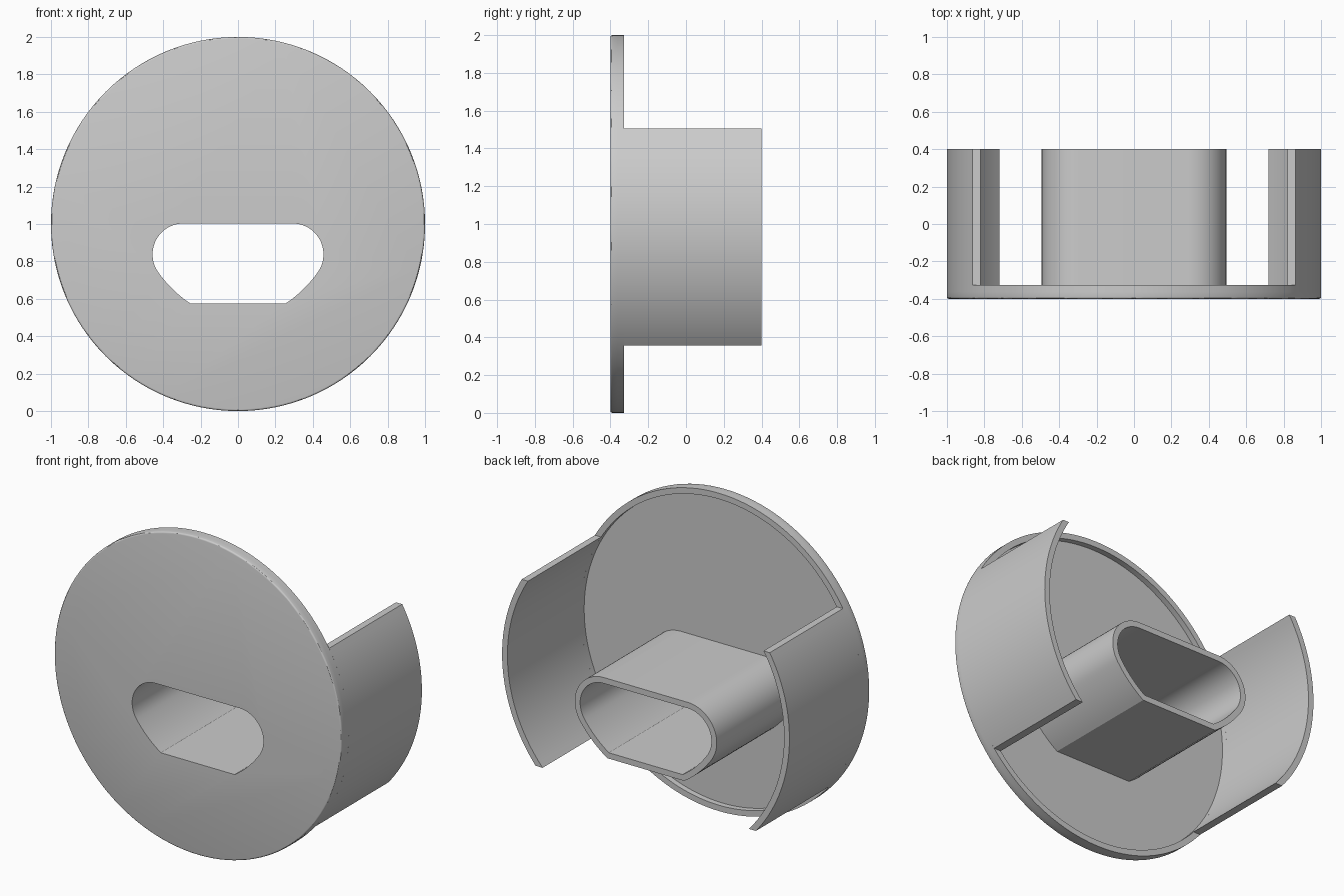
import bpy, bmesh, math
from mathutils import Vector

cube = bpy.data.objects.get("Cube")
if cube:
    bpy.data.objects.remove(cube)

FRONT, FLOOR, RIM, BACK = -0.4, -0.363, -0.327, 0.4
RADIUS, INNER, WALL = 1.0, 0.963, 0.037

grey = bpy.data.materials.new("plain grey")
grey.use_nodes = True
colour = (0.6, 0.6, 0.6, 1)
grey.diffuse_color = colour
grey.node_tree.nodes["Principled BSDF"].inputs["Base Color"].default_value = colour


def arc(cx, cz, r, a0, a1, n):
    """Points (x, z) along an arc, angles in radians."""
    return [Vector((cx + r * math.cos(a0 + (a1 - a0) * i / n),
                    cz + r * math.sin(a0 + (a1 - a0) * i / n))) for i in range(n + 1)]


def circle(r):
    return arc(0, 1, r, 0, math.tau, 128)[:-1]


def prism(name, loops, y0, y1, round_front=False):
    """Extrude a flat outline (first loop) with holes (other loops) along y."""
    bm = bmesh.new()
    edges = []
    for loop in loops:
        vs = [bm.verts.new((p.x, y0, p.y)) for p in loop]
        edges += [bm.edges.new((v, vs[i - 1])) for i, v in enumerate(vs)]
    bmesh.ops.triangle_fill(bm, edges=edges, use_beauty=True)
    out = bmesh.ops.extrude_face_region(bm, geom=bm.faces[:], use_keep_orig=True)
    moved = [g for g in out["geom"] if isinstance(g, bmesh.types.BMVert)]
    bmesh.ops.translate(bm, verts=moved, vec=(0, y1 - y0, 0))
    bmesh.ops.recalc_face_normals(bm, faces=bm.faces[:])
    bmesh.ops.dissolve_limit(bm, angle_limit=0.001, verts=bm.verts[:], edges=bm.edges[:])
    if round_front:
        rim = [e for e in bm.edges if all(
            v.co.y < y0 + 0.001 and math.hypot(v.co.x, v.co.z - 1) > 0.99 for v in e.verts)]
        bmesh.ops.bevel(bm, geom=rim, offset=0.01, segments=3, profile=0.5, affect='EDGES')
    mesh = bpy.data.meshes.new(name)
    bm.to_mesh(mesh)
    bm.free()
    mesh.materials.append(grey)
    obj = bpy.data.objects.new(name, mesh)
    bpy.context.collection.objects.link(obj)
    bpy.ops.object.select_all(action='DESELECT')
    obj.select_set(True)
    bpy.context.view_layer.objects.active = obj
    bpy.ops.object.shade_smooth_by_angle(angle=math.radians(30))
    return obj


def slot(grow):
    """Slot outline: flat top, rounded shoulders, sides tapering to a flat base."""
    r, side_r, base = 0.165 + grow, 0.65 + grow, 0.576 - grow
    cx, cz = -0.292, 0.838
    turn = math.radians(215)
    left = arc(cx, cz, r, math.pi / 2, turn, 20)
    # the flatter side arc continues tangentially down to the base
    k = side_r - r
    sx, sz = cx - k * math.cos(turn), cz - k * math.sin(turn)
    end = math.pi - math.asin((base - sz) / side_r)
    left += arc(sx, sz, side_r, turn, end, 10)[1:]
    return left + [Vector((-p.x, p.y)) for p in reversed(left)]


# Face plate with the slot, and the raised rim behind it
prism("face_plate", [circle(RADIUS), slot(0)], FRONT, FLOOR, round_front=True)
prism("back_rim", [circle(RADIUS), circle(INNER)], FLOOR, RIM)

# Slotted tube
prism("slot_tube", [slot(WALL), slot(0)], FLOOR, BACK)

# Curved side walls, cut level at top and bottom
TOP, BOTTOM = 0.505, -0.642
for name, side in (("left_wall", 1), ("right_wall", -1)):
    outline = arc(0, 1, RADIUS, math.asin(BOTTOM), math.asin(TOP), 32)
    outline += arc(0, 1, INNER, math.asin(TOP / INNER), math.asin(BOTTOM / INNER), 32)
    prism(name, [[Vector((p.x * side, p.y)) for p in outline]], RIM, BACK)
